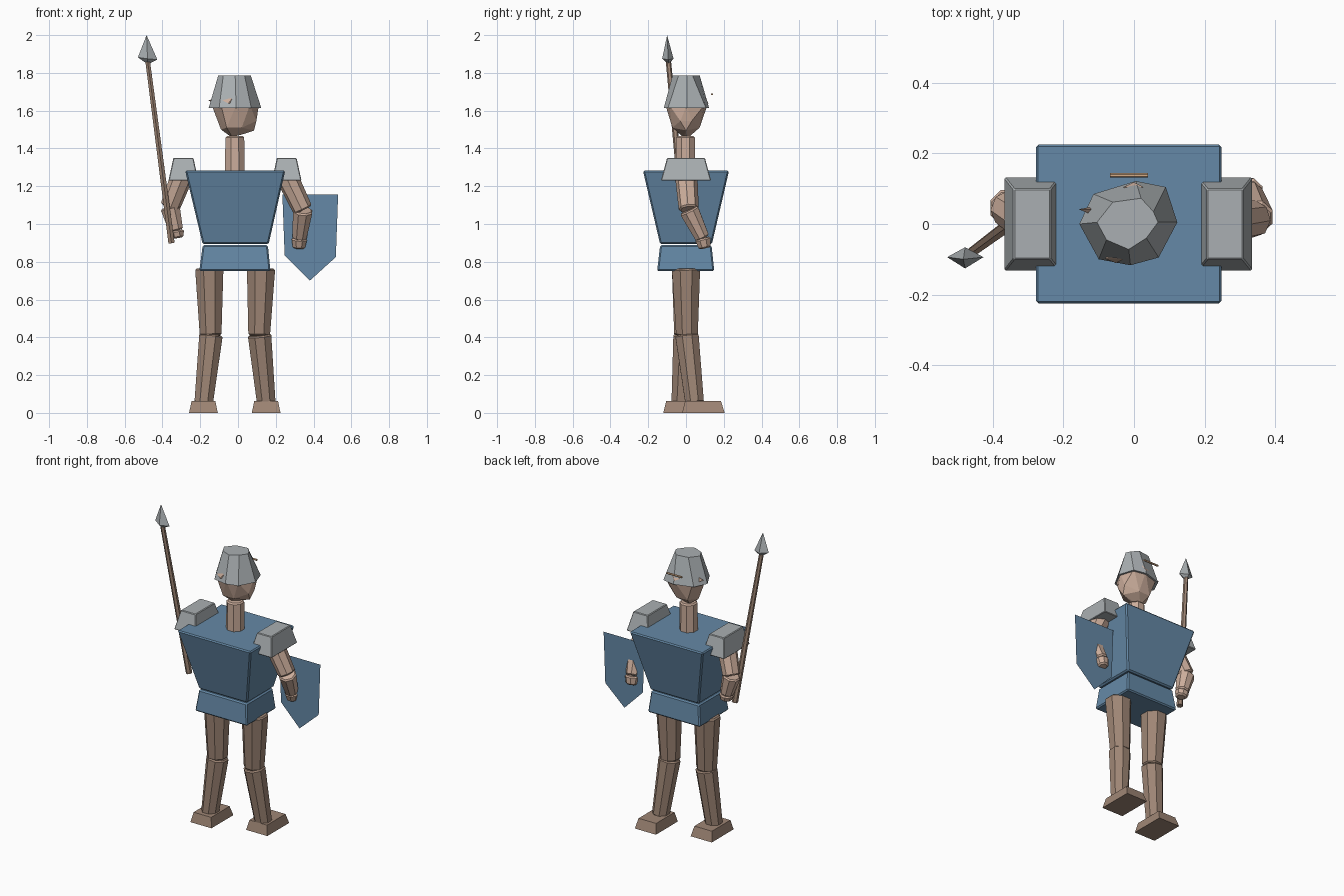
import bpy, bmesh, math
from mathutils import Vector

if "Cube" in bpy.data.objects:
    bpy.data.objects.remove(bpy.data.objects["Cube"])


def material(name, rgb):
    m = bpy.data.materials.new(name)
    m.diffuse_color = (*rgb, 1)
    m.use_nodes = True
    m.node_tree.nodes["Principled BSDF"].inputs["Base Color"].default_value = m.diffuse_color
    return m


BLUE = material("tunic_blue", (0.130, 0.250, 0.385))
GREY = material("armour_grey", (0.40, 0.43, 0.445))
SKIN = material("skin", (0.60, 0.42, 0.33))
BROWN = material("trouser_brown", (0.345, 0.238, 0.178))
TAN = material("stick_tan", (0.66, 0.42, 0.25))


def finish(name, bm, mat, bevel=0.0):
    bmesh.ops.recalc_face_normals(bm, faces=bm.faces)
    me = bpy.data.meshes.new(name)
    bm.to_mesh(me)
    bm.free()
    me.materials.append(mat)
    ob = bpy.data.objects.new(name, me)
    bpy.context.collection.objects.link(ob)
    if bevel:
        mod = ob.modifiers.new("edge", "BEVEL")
        mod.width, mod.segments, mod.limit_method = bevel, 1, "ANGLE"
        mod.angle_limit = math.radians(60)
    return ob


def loft(name, rings, mat, bevel=0.0):
    """Skin a stack of equal-length rings and cap both ends."""
    bm = bmesh.new()
    rows = [[bm.verts.new(p) for p in r] for r in rings]
    n = len(rows[0])
    for a, b in zip(rows, rows[1:]):
        for i in range(n):
            bm.faces.new((a[i], a[(i + 1) % n], b[(i + 1) % n], b[i]))
    bm.faces.new(rows[0])
    bm.faces.new(rows[-1])
    return finish(name, bm, mat, bevel)


def rect(x0, x1, y0, y1, z):
    return [(x0, y0, z), (x1, y0, z), (x1, y1, z), (x0, y1, z)]


def limb(name, a, b, ra, rb, mat, sides=8, bevel=0.008):
    """Tapered prism running from point a to point b."""
    a, b = Vector(a), Vector(b)
    q = Vector((0, 0, 1)).rotation_difference(b - a)

    def ring(c, r):
        return [c + q @ Vector((r * math.cos((i + .5) * math.tau / sides),
                                r * math.sin((i + .5) * math.tau / sides), 0))
                for i in range(sides)]
    return loft(name, [ring(a, ra), ring(b, rb)], mat, bevel)


def hull(name, pts, mat):
    bm = bmesh.new()
    for p in pts:
        bm.verts.new(p)
    res = bmesh.ops.convex_hull(bm, input=bm.verts[:])
    bmesh.ops.delete(bm, geom=[v for v in bm.verts if not v.link_faces], context="VERTS")
    return finish(name, bm, mat)


# Body
loft("torso", [rect(-.187, .162, -.137, .137, .893),
               rect(-.28, .25, -.228, .228, 1.283)], BLUE, .008)
loft("hip_skirt", [rect(-.205, .172, -.153, .15, .75),
                   rect(-.187, .158, -.137, .135, .888)], BLUE, .008)
limb("neck", (-.017, -.003, 1.26), (-.017, -.003, 1.465), .056, .054, SKIN)

# Shoulder pads
for side, x0, x1 in (("left", -.368, -.21), ("right", .18, .336)):
    loft(side + "_shoulder_pad", [rect(x0, x1, -.133, .133, 1.23),
                                  rect(x0 + .026, x1 - .026, -.1, .1, 1.35)], GREY, .004)

# Helmet: irregular eight-sided bucket
rim = [(-.155, 0), (-.10, -.10), (-.01, -.117), (.07, -.095),
       (.123, .005), (.09, .105), (.005, .122), (-.115, .085)]
crown = [(-.105, .005), (-.078, -.045), (-.015, -.072), (.035, -.04),
         (.068, .005), (.055, .035), (.02, .073), (-.06, .062)]
loft("helmet", [[(x, y, 1.615) for x, y in rim],
                [(x, y, 1.785) for x, y in crown]], GREY)

# Head, turned towards +x, with tips poking through the helmet
head = [(x * .9, y * .93, 1.63) for x, y in rim]
head += [(-.09, 0, 1.50), (-.035, .015, 1.46), (-.03, -.015, 1.46), (.035, 0, 1.478),
         (.085, 0, 1.495)]
for s in (-1, 1):
    head += [(.097, s * .03, 1.545), (.02, s * .072, 1.51), (-.06, s * .07, 1.51)]
hull("head", head, SKIN)
for name, x, y in (("ear_near", -.052, -.098), ("ear_far", 0, .105), ("head_bump", -.127, .042)):
    hull(name, [(x - .03, y, 1.655), (x + .026, y, 1.67), (x + .02, y, 1.635),
                (x, y * 1.13, 1.638), (x, y * .7, 1.65)], SKIN)
limb("ear_stick", (-.068, .138, 1.687), (.04, .138, 1.687), .006, .006, TAN, 6, 0)

# Legs: hip, knee, ankle and heel position per side
for side, hx, kx, ax, ky, ay, fx, heel in (
        ("left", -.152, -.145, -.182, -.005, -.028, -.182, -.12),
        ("right", .122, .112, .15, .005, .046, .15, -.02)):
    limb(side + "_thigh", (kx, ky, .41), (hx, 0, .765), .062, .081, BROWN)
    limb(side + "_shin", (ax, ay, .05), (kx + .002, ky, .413), .053, .067, BROWN)
    loft(side + "_foot", [rect(fx - .077, fx + .075, heel, heel + .225, 0),
                          rect(fx - .064, fx + .062, heel + .015, heel + .205, .062)], BROWN)

# Arms: shoulder, elbow, wrist, hand tip per side
for side, sh, el, wr, tip in (
        ("left", (-.29, 0, 1.27), (-.36, .045, 1.09), (-.327, .05, .965), (-.32, .05, .925)),
        ("right", (.25, 0, 1.27), (.343, .015, 1.075), (.325, .088, .925), (.322, .10, .872))):
    limb(side + "_upper_arm", sh, el, .06, .053, SKIN)
    limb(side + "_forearm", wr, el, .04, .056, SKIN)
    limb(side + "_hand", tip, wr, .034, .045, SKIN)

# Shield: thin plate, pointed at the bottom
bm = bmesh.new()
bm.faces.new([bm.verts.new((x, .09, z)) for x, z in
              ((.235, 1.155), (.53, 1.155), (.518, .825), (.38, .70), (.247, .835))])
finish("shield", bm, BLUE)

# Spear
limb("spear_shaft", (-.352, 0, .90), (-.478, -.093, 1.86), .019, .014, BROWN, 6, 0)
hull("spear_head", [(-.484, -.1, 2.0), (-.53, -.094, 1.882), (-.427, -.094, 1.87),
                    (-.479, -.126, 1.875), (-.479, -.066, 1.875), (-.477, -.092, 1.845)], GREY)
